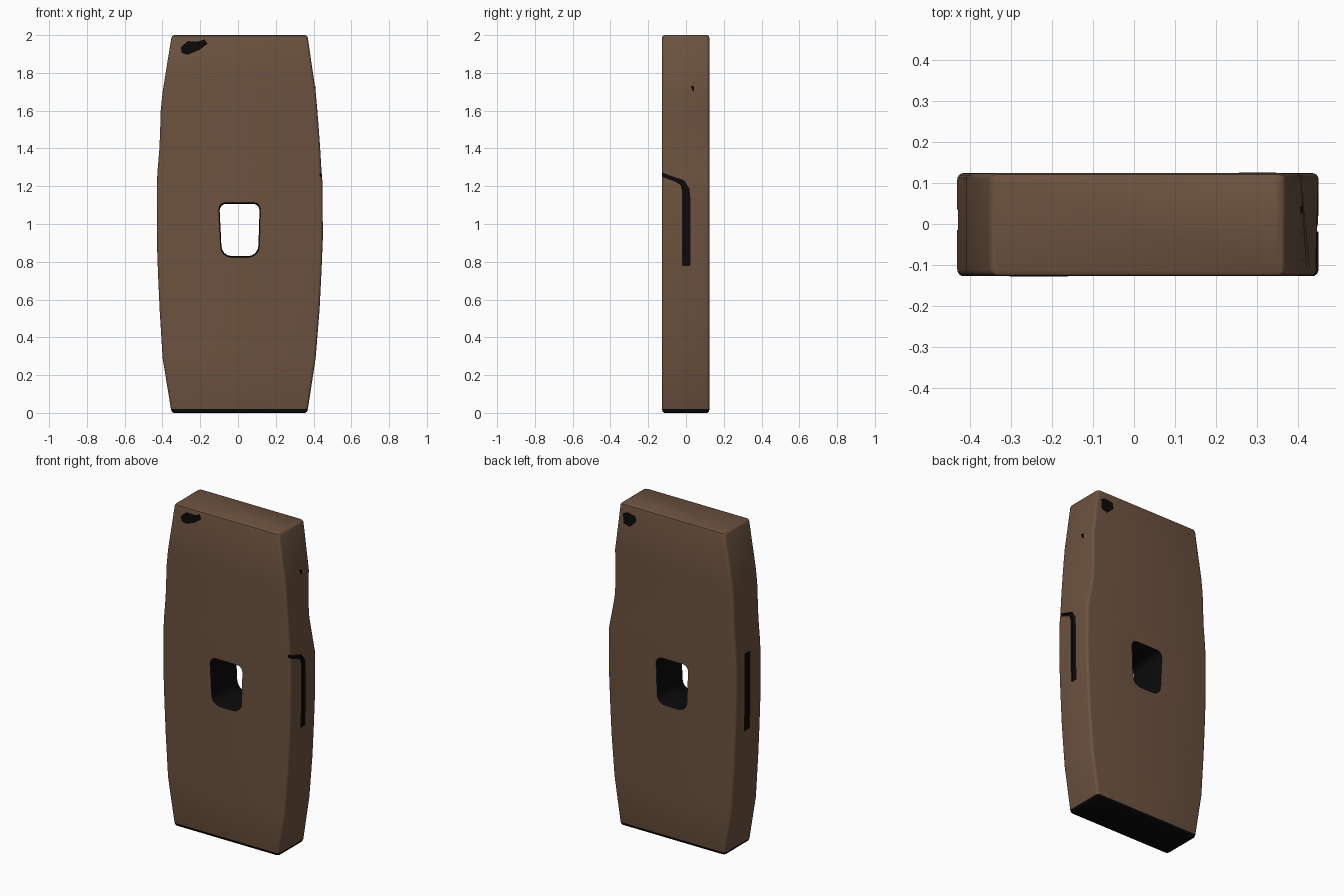
import bpy, bmesh, math

if "Cube" in bpy.data.objects:
    bpy.data.objects.remove(bpy.data.objects["Cube"])


def material(name, rgb):
    m = bpy.data.materials.new(name)
    m.diffuse_color = (*rgb, 1)
    m.use_nodes = True
    m.node_tree.nodes["Principled BSDF"].inputs["Base Color"].default_value = m.diffuse_color
    return m


BROWN = material("brown wood", (0.15, 0.085, 0.05))
BLACK = material("black mark", (0.003, 0.003, 0.003))


def loft(name, rings, rule):
    """Skin closed rings, cap both ends; rule(face) gives the material index."""
    bm = bmesh.new()
    loops = [[bm.verts.new(p) for p in r] for r in rings]
    n = len(loops[0])
    for a, b in zip(loops, loops[1:]):
        for i in range(n):
            j = (i + 1) % n
            bm.faces.new((a[i], a[j], b[j], b[i]))
    bm.faces.new(loops[0][::-1])
    bm.faces.new(loops[-1])
    bmesh.ops.recalc_face_normals(bm, faces=bm.faces)
    bm.normal_update()
    for f in bm.faces:
        f.material_index = rule(f)
    me = bpy.data.meshes.new(name)
    bm.to_mesh(me)
    bm.free()
    me.materials.append(BROWN)
    me.materials.append(BLACK)
    ob = bpy.data.objects.new(name, me)
    bpy.context.collection.objects.link(ob)
    return ob


def rounded(corners, radii, seg=4):
    """Round the corners of a counter-clockwise, nearly rectangular quad."""
    pts = []
    signs = [(1, 1), (-1, 1), (-1, -1), (1, -1)]
    for k, ((x, y), r, (sx, sy)) in enumerate(zip(corners, radii, signs)):
        cx, cy = x + sx * r, y + sy * r
        for i in range(seg + 1):
            a = math.pi * (1 + k / 2 + i / seg / 2)
            pts.append((cx + r * math.cos(a), cy + r * math.sin(a)))
    return pts


# Plank body: z, left x, right x, back-right dent
ROWS = [(0.02, -0.355, 0.37, 0), (0.29, -0.399, 0.411, 0), (0.55, -0.415, 0.432, 0),
        (0.75, -0.424, 0.442, 0), (0.92, -0.43, 0.449, 0), (1.21, -0.43, 0.448, 0),
        (1.28, -0.426, 0.442, 0.008), (1.4, -0.416, 0.435, 0.024), (1.5, -0.412, 0.428, 0.024),
        (1.6, -0.409, 0.42, 0.014), (1.70, -0.399, 0.411, 0.004), (1.985, -0.353, 0.37, 0)]


def section(z, l, r, dent, inset=0.0):
    quad = [(l + inset, -0.127 + inset), (r - inset, -0.127 + inset),
            (r - inset - dent, 0.124 - inset), (l + inset, 0.124 - inset)]
    return [(x, y, z) for x, y in rounded(quad, [0.016] * 4)]


rings = [section(0, -0.353, 0.368, 0, 0.012), section(0.006, -0.353, 0.368, 0, 0.003)]
rings += [section(*row) for row in ROWS]
rings += [section(1.995, -0.351, 0.368, 0, 0.003), section(2.0, -0.351, 0.368, 0, 0.011)]
body = loft("plank_body", rings, lambda f: int(f.calc_center_median().z < 0.016))

# Centre hole cutter, flared at both mouths
hole = rounded([(-0.088, 0.83), (0.108, 0.83), (0.114, 1.107), (-0.097, 1.107)],
               [0.055, 0.055, 0.035, 0.035])


def hole_ring(y, s):
    return [(0.01 + (x - 0.01) * s, y, 0.97 + (z - 0.97) * s) for x, z in hole]


cutters = [loft("hole_cutter", [hole_ring(-0.15, 1.12), hole_ring(-0.11, 1), hole_ring(0.11, 1),
                                hole_ring(0.15, 1.12)], lambda f: 1)]


# Side groove cutters, swept along a path in the y-z plane
def groove(name, path, width, x0, x1):
    left, right = [], []
    for i, (y, z) in enumerate(path):
        a, b = path[max(i - 1, 0)], path[min(i + 1, len(path) - 1)]
        d = math.hypot(b[0] - a[0], b[1] - a[1])
        w = width[i] / 2
        ny, nz = -(b[1] - a[1]) / d * w, (b[0] - a[0]) / d * w
        left.append((y + ny, z + nz))
        right.append((y - ny, z - nz))
    ring = left + right[::-1]
    return loft(name, [[(x, y, z) for y, z in ring] for x in (x0, x1)], lambda f: 1)


cutters.append(groove("right_groove_cutter",
                      [(0.002, 0.78), (0.002, 1.12), (-0.002, 1.185), (-0.02, 1.22),
                       (-0.06, 1.237), (-0.105, 1.252), (-0.14, 1.27)],
                      [0.04, 0.04, 0.036, 0.026, 0.018, 0.016, 0.016], 0.433, 0.5))
cutters.append(groove("left_groove_cutter", [(0.01, 0.76), (0.01, 1.24)], [0.05, 0.05],
                      -0.5, -0.418))

bpy.context.view_layer.objects.active = body
for c in cutters:
    mod = body.modifiers.new(c.name, 'BOOLEAN')
    mod.operation = 'DIFFERENCE'
    mod.solver = 'EXACT'
    mod.object = c
    bpy.ops.object.modifier_apply(modifier=mod.name)
    bpy.data.objects.remove(c)
body.select_set(True)
bpy.ops.object.shade_smooth_by_angle(angle=math.radians(35))

# Dark corner patches, thin plates on front and back
FRONT = [(-0.303, 1.936), (-0.266, 1.968), (-0.215, 1.966), (-0.177, 1.977), (-0.161, 1.955),
         (-0.203, 1.922), (-0.266, 1.896), (-0.298, 1.905)]
BACK = [(0.345, 1.94), (0.315, 1.955), (0.26, 1.945), (0.255, 1.91), (0.3, 1.868), (0.34, 1.88)]
for name, pts, y0, y1 in (("front_patch", FRONT, -0.128, -0.126),
                          ("back_patch", BACK, 0.123, 0.125)):
    loft(name, [[(x, y, z) for x, z in pts] for y in (y0, y1)], lambda f: 1)

# Small dark chip on the right side
loft("side_chip", [[(x, 0.035 + a, 1.715 + b) for a, b in
                    ((-0.01, 0.016), (0.006, 0.014), (0.008, -0.014), (0.0, -0.01))]
                   for x in (0.402, 0.4105)], lambda f: 1)
